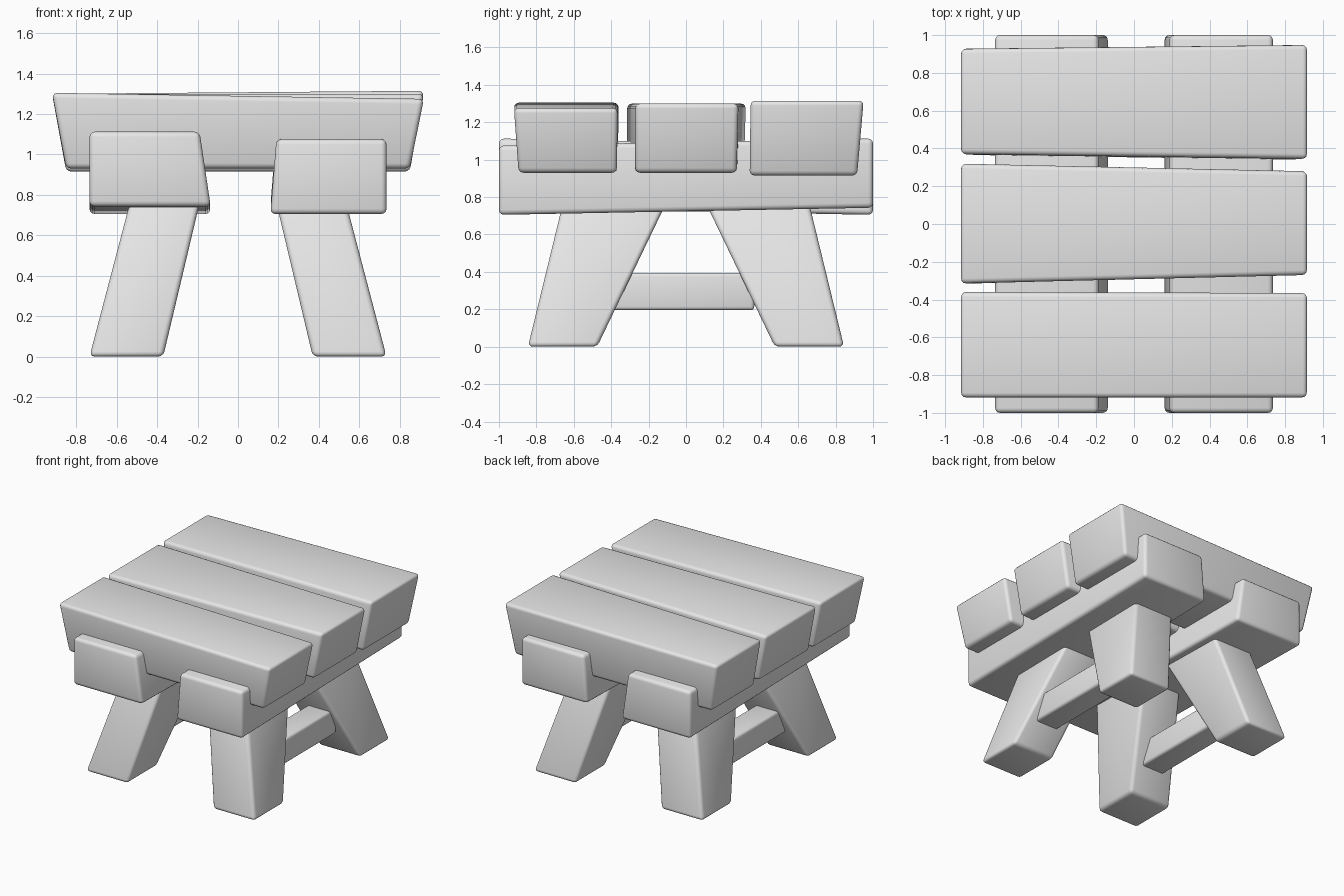
import bpy
import bmesh
from itertools import product

cube = bpy.data.objects.get("Cube")
if cube:
    bpy.data.objects.remove(cube, do_unlink=True)

# One plain colour for all parts
grey = bpy.data.materials.new("plain grey")
grey.use_nodes = True
grey.diffuse_color = (0.8, 0.8, 0.8, 1)
grey.node_tree.nodes["Principled BSDF"].inputs["Base Color"].default_value = (0.8, 0.8, 0.8, 1)


def block(name, corner, bevel=0.026):
    """Rounded six-sided block; corner(i, j, k) places each 0/1 corner."""
    bm = bmesh.new()
    for i, j, k in product((0, 1), repeat=3):
        bm.verts.new(corner(i, j, k))
    bmesh.ops.convex_hull(bm, input=bm.verts[:])
    bmesh.ops.dissolve_limit(bm, angle_limit=0.06, verts=bm.verts[:], edges=bm.edges[:])
    bmesh.ops.recalc_face_normals(bm, faces=bm.faces[:])
    bmesh.ops.bevel(bm, geom=bm.edges[:], offset=bevel, segments=3,
                    profile=0.5, affect='EDGES', clamp_overlap=True)
    mesh = bpy.data.meshes.new(name)
    bm.to_mesh(mesh)
    bm.free()
    mesh.materials.append(grey)
    obj = bpy.data.objects.new(name, mesh)
    bpy.context.collection.objects.link(obj)
    bpy.ops.object.select_all(action='DESELECT')
    obj.select_set(True)
    bpy.context.view_layer.objects.active = obj
    bpy.ops.object.shade_smooth_by_angle(angle=0.7)
    return obj


# Top planks: y range at each end, top height at each end, underside, side taper
def plank(name, y_ends, top_ends, bottom, taper):
    def corner(i, j, k):
        x = (0.92 if k else 0.85) * (1 if i else -1)
        y = y_ends[i][j]
        if not k:
            y += taper[j]
        return x, y, top_ends[i] if k else bottom
    block(name, corner)


plank("front_plank", ((-0.92, -0.36), (-0.92, -0.365)), (1.305, 1.275), 0.93, (0.025, -0.005))
plank("middle_plank", ((-0.315, 0.32), (-0.27, 0.28)), (1.3, 1.3), 0.93, (0, -0.01))
plank("back_plank", ((0.37, 0.93), (0.345, 0.95)), (1.3, 1.315), 0.915, (-0.005, -0.035))


# Cross beams: the second is the first turned half way round
def beam(name, turn, inner_bottom):
    def corner(i, j, k):
        x = 0.735 if i else (0.19 if k else inner_bottom)
        y = 1 if j else -1
        z = (1.075 if k else 0.705) + 0.038 * j
        return turn * x, turn * y, z
    block(name, corner)


beam("left_beam", 1, 0.16)
beam("right_beam", -1, 0.135)


# Splayed legs, wider at the top from the side
def leg(name, sx, sy):
    def corner(i, j, k):
        x = (0.185, 0.53)[i] if k else (0.37, 0.735)[i]
        y = (0.1, 0.655)[j] if k else (0.475, 0.845)[j]
        return sx * x, sy * y, 0.78 * k
    block(name, corner)


# Side stretchers between the front and back legs
def stretcher(name, sx):
    def corner(i, j, k):
        return sx * (0.6 if i else 0.4), 0.365 if j else -0.4, 0.395 if k else 0.195
    block(name, corner, 0.02)


for side, sx in (("left", 1), ("right", -1)):
    stretcher(side + "_stretcher", sx)
    for end, sy in (("front", -1), ("back", 1)):
        leg(f"{end}_{side}_leg", sx, sy)
